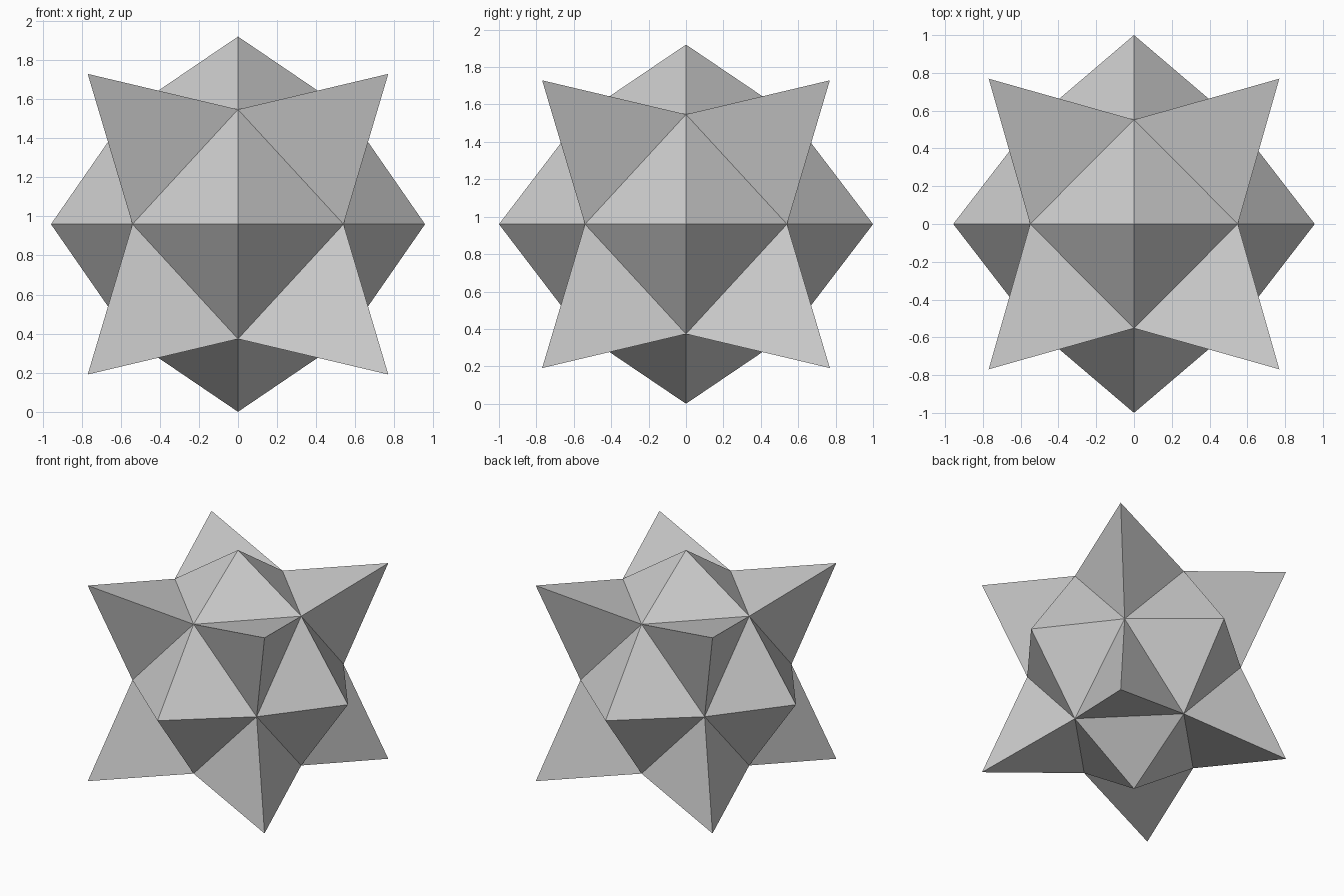
import bpy, bmesh
from mathutils import Vector

if "Cube" in bpy.data.objects:
    bpy.data.objects.remove(bpy.data.objects["Cube"])

# Stellated cuboctahedron: one octant is defined, then mirrored to all eight
CENTRE_Z = 0.96
CORNER = (0.769, 0.769, 0.769)                       # three-sided spike tip
AXIS_TIPS = [(0.957, 0, 0), (0, 1.0, 0), (0, 0, 0.96)]  # four-sided spike tips
XY, YZ, ZX = (0.54, 0.54, 0), (0, 0.552, 0.587), (0.55, 0, 0.587)  # valley points

X, Y, Z = AXIS_TIPS
octant = [(CORNER, XY, YZ), (CORNER, YZ, ZX), (CORNER, ZX, XY),
          (X, XY, ZX), (Y, YZ, XY), (Z, ZX, YZ)]

bm = bmesh.new()
for sx in (1, -1):
    for sy in (1, -1):
        for sz in (1, -1):
            for tri in octant:
                bm.faces.new([bm.verts.new(Vector((x * sx, y * sy, z * sz + CENTRE_Z)))
                              for x, y, z in tri])
bmesh.ops.remove_doubles(bm, verts=bm.verts, dist=0.0001)
bmesh.ops.recalc_face_normals(bm, faces=bm.faces)

# Star body
mesh = bpy.data.meshes.new("spiked_star")
bm.to_mesh(mesh)
bm.free()
bpy.context.collection.objects.link(bpy.data.objects.new("spiked_star", mesh))
